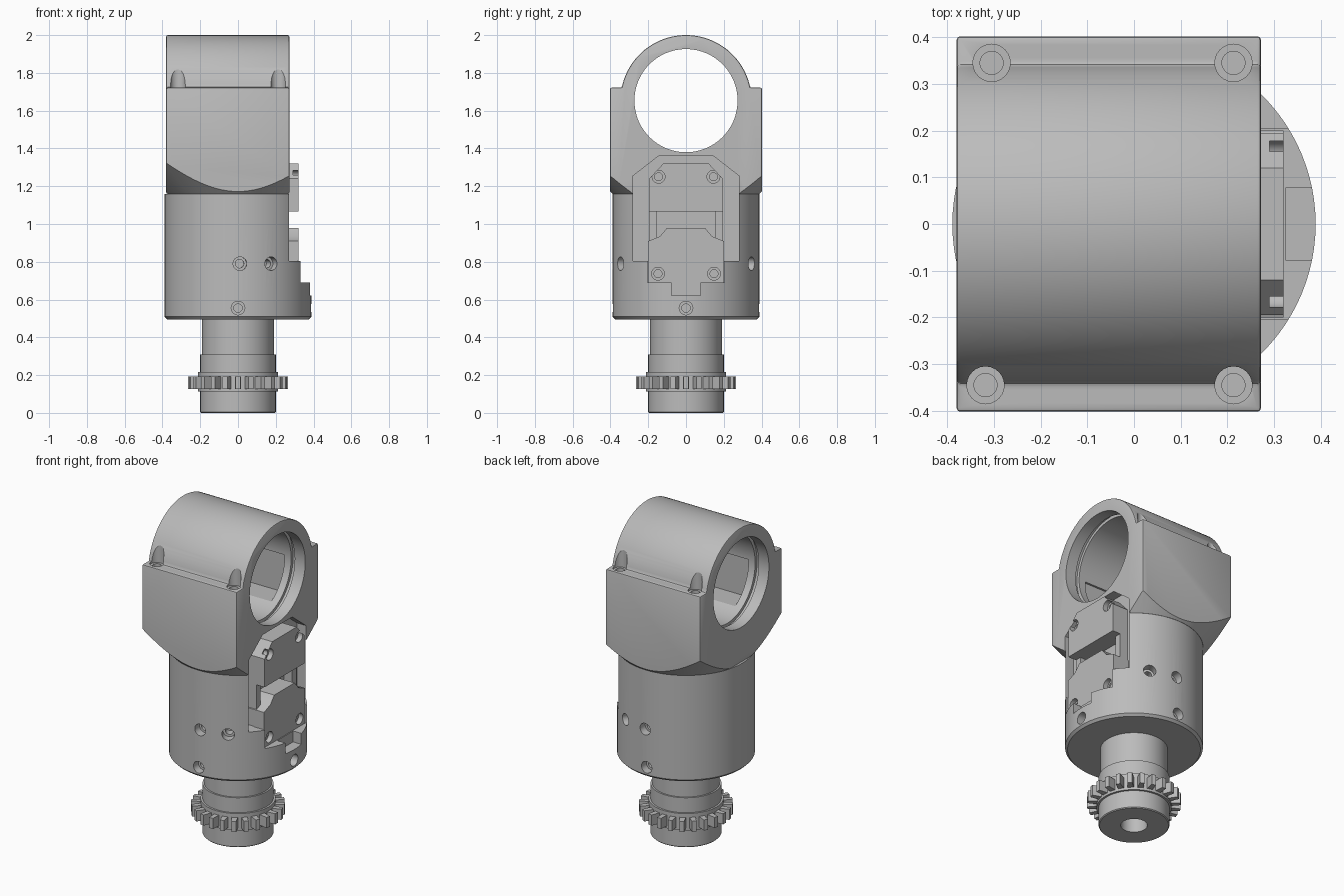
import bpy, bmesh, math
from mathutils import Matrix, Vector

if "Cube" in bpy.data.objects:
    bpy.data.objects.remove(bpy.data.objects["Cube"])

grey = bpy.data.materials.new("machined grey")
grey.use_nodes = True
grey.diffuse_color = (0.5, 0.5, 0.5, 1)
grey.node_tree.nodes["Principled BSDF"].inputs["Base Color"].default_value = (0.5, 0.5, 0.5, 1)

X_TURN = Matrix.Rotation(math.pi / 2, 4, 'Y')   # sends +z to +x


def finish(bm, name):
    bmesh.ops.recalc_face_normals(bm, faces=bm.faces)
    mesh = bpy.data.meshes.new(name)
    bm.to_mesh(mesh)
    bm.free()
    mesh.materials.append(grey)
    ob = bpy.data.objects.new(name, mesh)
    bpy.context.collection.objects.link(ob)
    return ob


def prism(name, outline, x0, x1):
    """Extrude a (y, z) outline along x."""
    bm = bmesh.new()
    face = bm.faces.new([bm.verts.new((x0, y, z)) for y, z in outline])
    new = bmesh.ops.extrude_face_region(bm, geom=[face])["geom"]
    bmesh.ops.translate(bm, vec=(x1 - x0, 0, 0),
                        verts=[v for v in new if isinstance(v, bmesh.types.BMVert)])
    return finish(bm, name)


def box(name, x0, x1, y0, y1, z0, z1):
    return prism(name, [(y0, z0), (y1, z0), (y1, z1), (y0, z1)], x0, x1)


def lathe(name, profile, matrix=Matrix(), sides=64):
    """Revolve an open (radius, height) profile and cap both ends."""
    bm = bmesh.new()
    rings = []
    for r, z in profile:
        rings.append([bm.verts.new((r * math.cos(a), r * math.sin(a), z))
                      for a in (2 * math.pi * i / sides for i in range(sides))])
    for a, b in zip(rings, rings[1:]):
        for i in range(sides):
            j = (i + 1) % sides
            bm.faces.new((a[i], a[j], b[j], b[i]))
    bm.faces.new(rings[0])
    bm.faces.new(rings[-1])
    bm.transform(matrix)
    return finish(bm, name)


def apply(ob, mod):
    bpy.context.view_layer.objects.active = ob
    bpy.ops.object.modifier_apply(modifier=mod.name)


def combine(ob, tool, operation='DIFFERENCE'):
    mod = ob.modifiers.new("cut", 'BOOLEAN')
    mod.operation, mod.solver, mod.object = operation, 'EXACT', tool
    apply(ob, mod)
    bpy.data.objects.remove(tool)


def bevel(ob, width, segments=2):
    mod = ob.modifiers.new("soft edge", 'BEVEL')
    mod.width, mod.segments, mod.limit_method = width, segments, 'ANGLE'
    mod.angle_limit = math.radians(40)
    apply(ob, mod)


def screw_hole(ob, point, outward, r=0.036, depth=0.05):
    """Cut a stepped hole along the outward direction."""
    turn = Vector(outward).to_track_quat('Z', 'Y').to_matrix().to_4x4()
    profile = [(r * .62, -depth * 2), (r * .62, -depth), (r, -depth), (r, 0.15)]
    combine(ob, lathe("hole_cutter", profile, Matrix.Translation(point) @ turn, 24))


def mirrored(half):
    """Complete a right-half (y, z) outline, listed bottom to top."""
    return half + [(-y, z) for y, z in reversed(half)]


# Clamp head: shouldered block under a round arch
AXIS_Z, ARCH_R = 1.653, 0.347
start = math.asin((1.722 - AXIS_Z) / ARCH_R)
arc = [start + (math.pi / 2 - start) * i / 20 for i in range(20)]
half = [(0.402, 1.16), (0.402, 1.722)]
half += [(ARCH_R * math.cos(a), AXIS_Z + ARCH_R * math.sin(a)) for a in arc]
outline = half + [(0, AXIS_Z + ARCH_R)] + [(-y, z) for y, z in reversed(half)]
head = prism("clamp_head", outline, -0.38, 0.272)
bevel(head, 0.008)
combine(head, lathe("cone_limit", [(0.385, 1.155), (1.385, 2.155)], sides=96), 'INTERSECT')

# Bore with retaining grooves and an inner pocket
bore = [(0.273, -0.6), (0.273, -0.31), (0.292, -0.31), (0.292, -0.285), (0.273, -0.285),
        (0.273, 0.175), (0.292, 0.175), (0.292, 0.2), (0.273, 0.2), (0.273, 0.6)]
combine(head, lathe("bore_cutter", bore, Matrix.Translation((0, 0, AXIS_Z)) @ X_TURN, 96))
combine(head, box("pocket_cutter", -0.24, 0.13, -0.285, 0.285, 1.42, 1.66))

# Screw seats on the shoulders
for x, y in ((-0.305, 0.345), (0.213, 0.345), (-0.318, -0.345), (0.213, -0.345)):
    screw_hole(head, (x, y, 1.76), (0, 0, 1), 0.04)

# Main cylindrical body
body = lathe("body", [(0.375, 0.495), (0.389, 0.509), (0.389, 1.16)], sides=96)

# Connector recess through body and head
RECESS = mirrored([(0.28, 0.805), (0.28, 1.255), (0.145, 1.36)])
for part in (body, head):
    combine(part, prism("recess_cutter", RECESS, 0.21, 0.6))
combine(body, box("step_cutter", 0.25, 0.6, -0.205, 0.205, 0.69, 0.9))
combine(body, box("notch_cutter", 0.325, 0.6, -0.078, 0.078, 0.622, 0.75))

# Radial screw holes in the body
for side in (-1, 1):
    for x, z in ((0.01, 0.79), (0.175, 0.79), (0, 0.555)):
        out = Vector((x, side * math.sqrt(0.389 ** 2 - x * x), 0))
        screw_hole(body, out + Vector((0, 0, z)), out)
screw_hole(body, (0.389, 0, 0.555), (1, 0, 0))

# Connector covers
upper = prism("upper_cover", mirrored([(0.195, 1.065), (0.195, 1.24), (0.12, 1.32)]), 0.2, 0.32)
lower = prism("lower_cover", mirrored([(0.2, 0.69), (0.2, 0.91), (0.138, 0.935),
                                       (0.1, 0.98)]), 0.2, 0.32)
for cover, z in ((upper, 1.275), (lower, 0.737)):
    for y in (-0.148, 0.148):
        if cover is upper:
            y *= 0.98
        screw_hole(cover, (0.32, y, z if cover is lower else 1.25), (1, 0, 0), 0.034, 0.03)
for name, y in (("right_cover_post", -0.175), ("left_cover_post", 0.175)):
    box(name, 0.2, 0.265, y - 0.02, y + 0.02, 0.9, 1.07)

# Stepped drive shaft with a blind bore
shaft = lathe("drive_shaft", [(0.075, 0.45), (0.075, 0), (0.195, 0), (0.2, 0.005), (0.2, 0.112),
                              (0.212, 0.112), (0.212, 0.217), (0.2, 0.217), (0.2, 0.31),
                              (0.19, 0.31), (0.19, 0.5)], sides=72)

# Gear ring: one tooth repeated around the shaft
bm = bmesh.new()
TEETH = 24
for i in range(TEETH):
    spin = Matrix.Rotation(2 * math.pi * i / TEETH, 4, 'Z')
    tooth = bmesh.ops.create_cube(bm, size=1)["verts"]
    for v in tooth:
        width = 0.026 if v.co.x > 0 else 0.036
        v.co = spin @ Vector((0.232 + v.co.x * 0.066, v.co.y * width, 0.16 + v.co.z * 0.066))
finish(bm, "gear_teeth")

# Smooth round surfaces, keep machined edges crisp
bpy.ops.object.select_all(action='DESELECT')
for ob in bpy.data.objects:
    if ob.type == 'MESH':
        ob.select_set(True)
        bpy.context.view_layer.objects.active = ob
bpy.ops.object.shade_smooth_by_angle(angle=math.radians(30))
